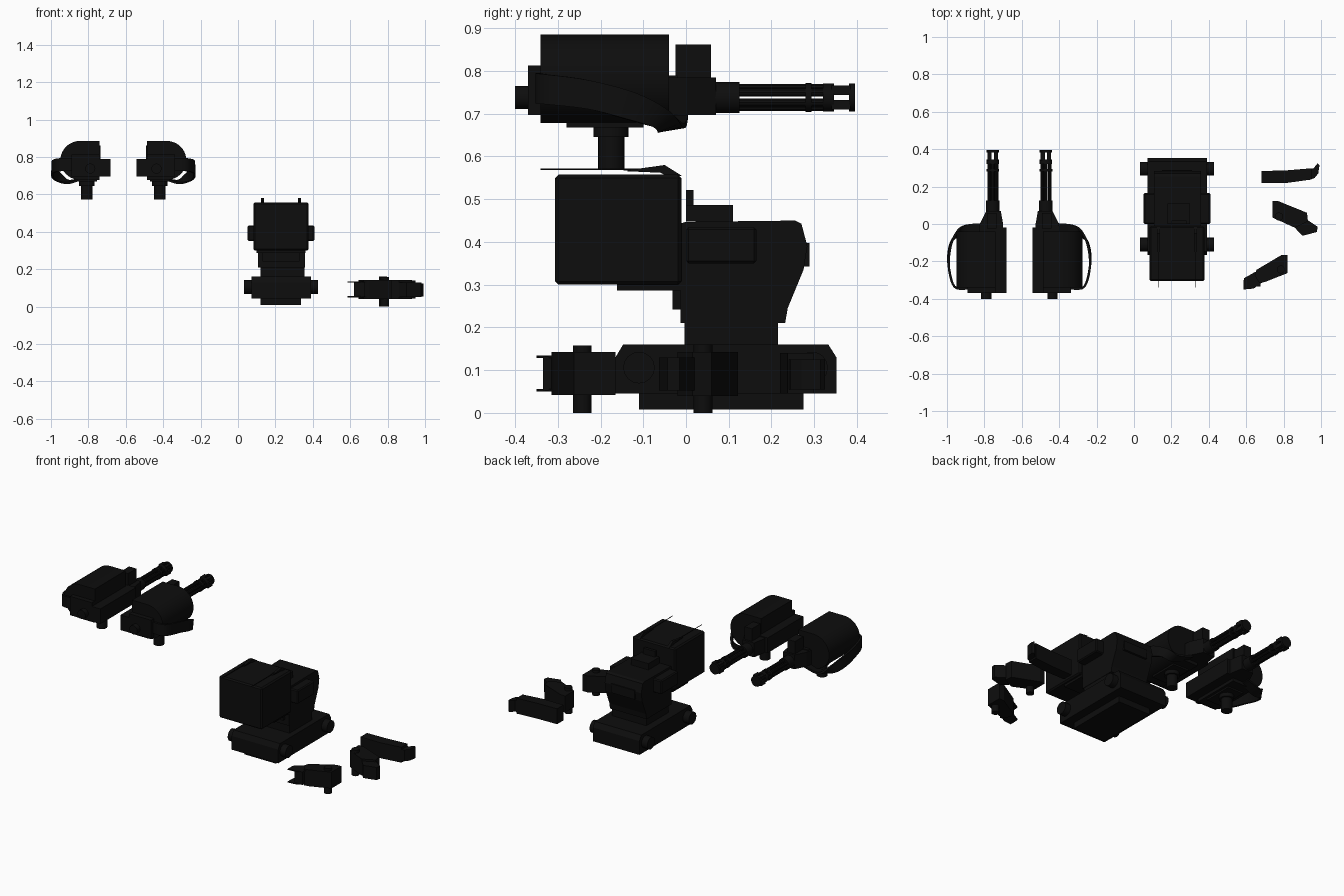
import bpy, bmesh, math
from mathutils import Vector, Matrix

if "Cube" in bpy.data.objects:
    bpy.data.objects.remove(bpy.data.objects["Cube"])

black = bpy.data.materials.new("matte black")
black.diffuse_color = (0.004, 0.004, 0.004, 1)
black.use_nodes = True
black.node_tree.nodes["Principled BSDF"].inputs["Base Color"].default_value = black.diffuse_color


def finish(name, bm, smooth=False, bevel=0):
    bmesh.ops.recalc_face_normals(bm, faces=bm.faces)
    if bevel:
        bmesh.ops.bevel(bm, geom=bm.edges[:], offset=bevel, segments=1, affect='EDGES')
    me = bpy.data.meshes.new(name)
    bm.to_mesh(me)
    bm.free()
    ob = bpy.data.objects.new(name, me)
    me.materials.append(black)
    bpy.context.collection.objects.link(ob)
    if smooth:
        bpy.ops.object.select_all(action='DESELECT')
        ob.select_set(True)
        bpy.context.view_layer.objects.active = ob
        bpy.ops.object.shade_smooth_by_angle(angle=math.radians(35))
    return ob


def box(name, x0, x1, y0, y1, z0, z1, bevel=0):
    bm = bmesh.new()
    bmesh.ops.create_cube(bm, size=1)
    for v in bm.verts:
        v.co = ((x0 + x1) / 2 + v.co.x * (x1 - x0), (y0 + y1) / 2 + v.co.y * (y1 - y0),
                (z0 + z1) / 2 + v.co.z * (z1 - z0))
    return finish(name, bm, bevel=bevel)


def prism(name, pts, axis, lo, hi, smooth=False, bevel=0):
    """Extrude a 2D outline along an axis; outline axes are the other two in order."""
    def place(p, t):
        return {'x': (t, p[0], p[1]), 'y': (p[0], t, p[1]), 'z': (p[0], p[1], t)}[axis]
    bm = bmesh.new()
    a = [bm.verts.new(place(p, lo)) for p in pts]
    b = [bm.verts.new(place(p, hi)) for p in pts]
    bm.faces.new(a)
    bm.faces.new(b)
    for i in range(len(pts)):
        j = (i + 1) % len(pts)
        bm.faces.new((a[i], a[j], b[j], b[i]))
    return finish(name, bm, smooth, bevel)


def cyl(name, c, r, axis, lo, hi, n=20):
    pts = [(c[0] + r * math.cos(2 * math.pi * i / n), c[1] + r * math.sin(2 * math.pi * i / n)) for i in range(n)]
    return prism(name, pts, axis, lo, hi, True)


def ribbon(name, pts, wid, thick, steps=5):
    """Flat belt through the points, with a width vector at each point."""
    def cr(l, i, t):
        a, b, c, d = (Vector(l[min(max(i + k, 0), len(l) - 1)]) for k in (-1, 0, 1, 2))
        return 0.5 * (2 * b + (c - a) * t + (2 * a - 5 * b + 4 * c - d) * t * t + (3 * b - a - 3 * c + d) * t ** 3)
    samples = [(i, s / steps) for i in range(len(pts) - 1) for s in range(steps)] + [(len(pts) - 2, 1.0)]
    P = [cr(pts, i, t) for i, t in samples]
    W = [cr(wid, i, t) for i, t in samples]
    bm = bmesh.new()
    rings = []
    for k, p in enumerate(P):
        tan = P[min(k + 1, len(P) - 1)] - P[max(k - 1, 0)]
        n = tan.cross(W[k]).normalized() * thick / 2
        rings.append([bm.verts.new(p + q) for q in (W[k] + n, W[k] - n, -W[k] - n, -W[k] + n)])
    for a, b in zip(rings, rings[1:]):
        for j in range(4):
            m = (j + 1) % 4
            bm.faces.new((a[j], a[m], b[m], b[j]))
    bm.faces.new(rings[0])
    bm.faces.new(rings[-1])
    return finish(name, bm, True)


# ---- Rotary gun (left one, then mirrored) ----
gun = []
bx, bz = -0.755, 0.738
arc = [(-0.845 + 0.105 * math.cos(math.radians(a)), 0.782 + 0.104 * math.sin(math.radians(a)))
       for a in range(90, 271, 9)]
gun.append(prism("ammo_drum", arc + [(-0.74, 0.678), (-0.74, 0.886)], 'y', -0.34, -0.04, True))
gun.append(box("receiver", -0.82, -0.682, -0.37, -0.02, 0.697, 0.79))
gun.append(box("receiver_back", -0.89, -0.74, -0.37, -0.33, 0.697, 0.813))
gun.append(cyl("rear_cap", (-0.79, 0.738), 0.027, 'y', -0.40, -0.36))
gun.append(prism("gun_front", [(-0.83, -0.04), (-0.825, 0.0), (-0.79, 0.07), (-0.712, 0.07), (-0.70, 0.0),
                               (-0.70, -0.04)], 'z', 0.697, 0.785))
gun.append(box("sight_block", -0.785, -0.735, -0.025, 0.058, 0.70, 0.862))
gun.append(cyl("barrel_collar", (bx, bz), 0.036, 'y', 0.06, 0.125))
for i in range(6):
    a = math.pi / 3 * i + math.pi / 6
    gun.append(cyl("barrel", (bx + 0.023 * math.cos(a), bz + 0.023 * math.sin(a)), 0.0095, 'y', 0.12, 0.33, 10))
gun.append(cyl("barrel_clamp", (bx, bz), 0.034, 'y', 0.28, 0.294))
gun.append(cyl("muzzle_ring", (bx, bz), 0.033, 'y', 0.32, 0.346))
gun.append(cyl("muzzle_tip", (bx, bz), 0.033, 'y', 0.382, 0.396))
for sx in (-1, 1):
    for sz in (-1, 1):
        cx, cz = bx + sx * 0.017, bz + sz * 0.017
        gun.append(box("muzzle_prong", cx - 0.011, cx + 0.011, 0.34, 0.385, cz - 0.011, cz + 0.011))
gun.append(box("mount_plate", -0.86, -0.755, -0.28, -0.10, 0.668, 0.70))
gun.append(cyl("mount_flare", (-0.808, -0.175), 0.041, 'z', 0.645, 0.67))
gun.append(cyl("mount_post", (-0.808, -0.175), 0.031, 'z', 0.572, 0.65))
gun.append(ribbon("ammo_belt",
                  [(-0.89, -0.345, 0.76), (-0.96, -0.335, 0.758), (-0.99, -0.23, 0.745), (-0.985, -0.13, 0.718),
                   (-0.955, -0.06, 0.688), (-0.90, -0.035, 0.667), (-0.81, -0.025, 0.695)],
                  [(0, 0, .035), (0, 0, .035), (0, 0, .034), (0.005, .012, .03),
                   (0.01, .02, .018), (0, .03, .005), (0, .03, 0)], 0.012))
mirror = Matrix.Translation((-1.226, 0, 0)) @ Matrix.Scale(-1, 4, (1, 0, 0))
for ob in gun:
    me = ob.data.copy()
    me.transform(mirror)
    me.flip_normals()
    bpy.context.collection.objects.link(bpy.data.objects.new(ob.name + "_right", me))

# ---- Base ----
prism("base", [(-0.165, 0.045), (-0.165, 0.13), (-0.147, 0.16), (0.333, 0.16), (0.352, 0.13), (0.352, 0.045)],
      'x', 0.072, 0.39)
box("base_underside", 0.12, 0.337, -0.11, 0.275, 0.008, 0.05)
for y in (-0.11, 0.295):
    cyl("leg_hub", (y, 0.106), 0.037, 'x', 0.032, 0.427, 16)

# ---- Torso ----
box("waist", 0.12, 0.355, -0.003, 0.215, 0.155, 0.215)
prism("torso", [(-0.013, 0.21), (-0.013, 0.443), (0.0, 0.447), (0.255, 0.45), (0.27, 0.443), (0.284, 0.39),
                (0.275, 0.335), (0.238, 0.245), (0.232, 0.21)], 'x', 0.107, 0.357)
box("torso_back_port", 0.15, 0.31, 0.25, 0.289, 0.342, 0.397)
box("shoulder_lugs", 0.052, 0.408, 0.0, 0.165, 0.35, 0.435, 0.006)

# ---- Head box ----
box("head_box", 0.083, 0.377, -0.306, -0.011, 0.30, 0.558, 0.008)
box("head_underplate", 0.10, 0.36, -0.162, -0.013, 0.286, 0.305)
box("head_bracket", 0.13, 0.33, -0.032, -0.01, 0.242, 0.30)
box("hatch", 0.18, 0.30, 0.0, 0.11, 0.448, 0.487)
box("hatch_rear_plate", 0.20, 0.28, 0.0, 0.018, 0.448, 0.522)
for x in (0.13, 0.33):
    prism("antenna_mount", [(-0.15, 0.566), (-0.05, 0.58), (-0.01, 0.555), (-0.04, 0.552), (-0.06, 0.562)],
          'x', x - 0.008, x + 0.008)
    cyl("antenna", (x, 0.57), 0.002, 'y', -0.34, -0.06, 6)

# ---- Loose leg segments ----
# first: long bar with a claw
prism("claw_leg", [(0.683, 0.22), (0.683, 0.283), (0.82, 0.287), (0.95, 0.298), (0.95, 0.238), (0.82, 0.22)],
      'z', 0.045, 0.14)
prism("claw_tip", [(0.94, 0.295), (0.96, 0.298), (0.982, 0.325), (0.992, 0.315), (0.985, 0.27), (0.965, 0.245),
                   (0.94, 0.238)], 'z', 0.055, 0.125)
# second: broad segment with knee pin and foot
prism("knee_leg", [(0.74, 0.035), (0.74, 0.122), (0.772, 0.122), (0.925, 0.06), (0.93, 0.015), (0.86, -0.02)],
      'z', 0.04, 0.142)
prism("knee_foot", [(0.86, -0.02), (0.93, 0.02), (0.982, -0.015), (0.978, -0.043), (0.90, -0.063)],
      'z', 0.052, 0.13)
cyl("knee_pin", (0.775, 0.04), 0.022, 'z', 0.0, 0.16, 12)
# third: segment with fork and pin
prism("fork_leg", [(0.645, -0.275), (0.655, -0.245), (0.79, -0.165), (0.822, -0.165), (0.822, -0.262),
                   (0.70, -0.31), (0.67, -0.315)], 'z', 0.042, 0.143)
for z in (0.05, 0.128):
    prism("fork_plate", [(0.585, -0.315), (0.588, -0.29), (0.65, -0.255), (0.69, -0.31), (0.64, -0.345),
                         (0.585, -0.35)], 'z', z, z + 0.006)
box("fork_block", 0.62, 0.675, -0.335, -0.28, 0.052, 0.132)
cyl("fork_pin", (0.785, -0.243), 0.022, 'z', 0.0, 0.158, 12)
